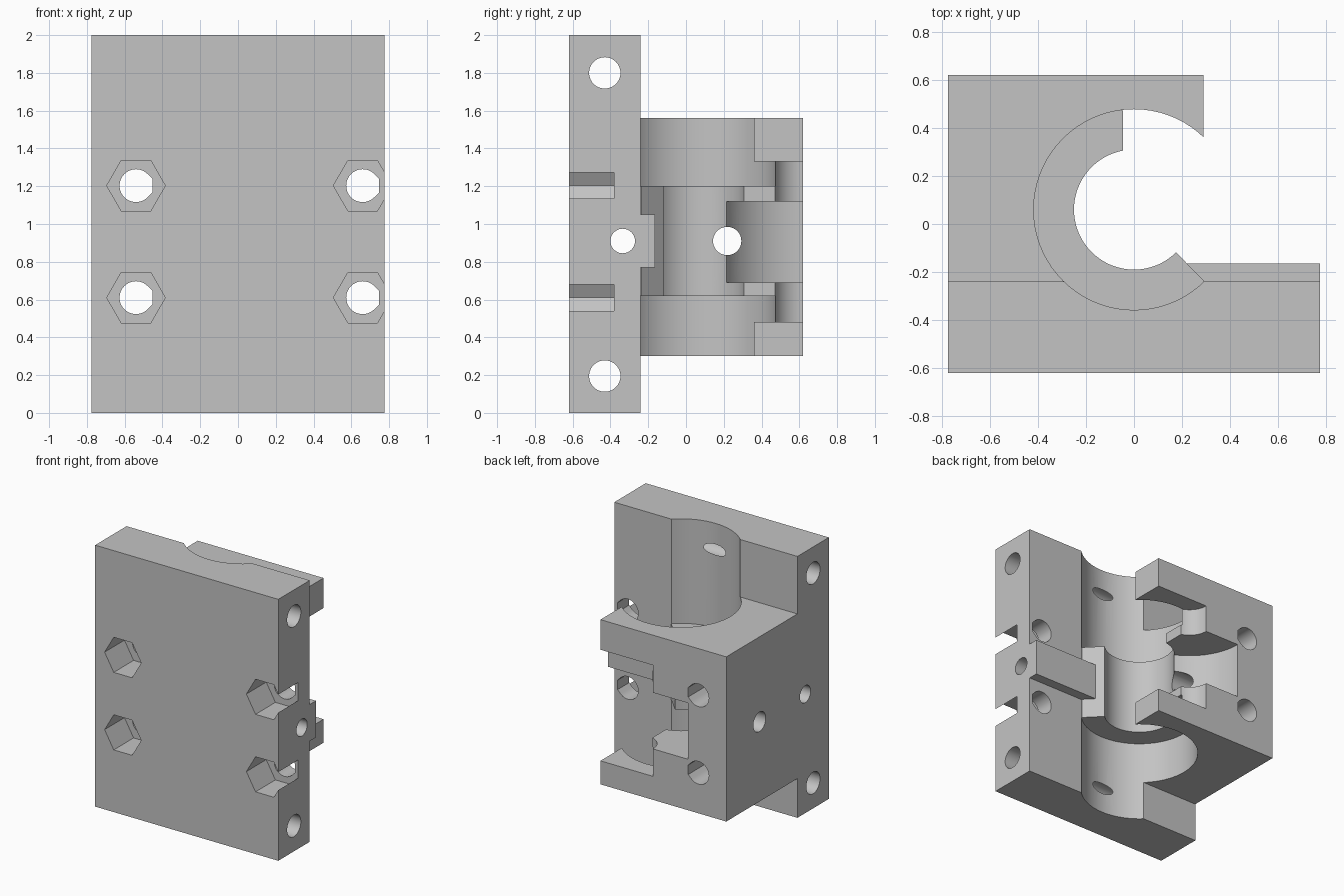
import bpy, bmesh
from math import cos, sin, radians, tau

cube = bpy.data.objects.get("Cube")
if cube:
    bpy.data.objects.remove(cube, do_unlink=True)

grey = bpy.data.materials.new("plain_grey")
grey.use_nodes = True
grey.diffuse_color = (0.55, 0.55, 0.55, 1)
grey.node_tree.nodes["Principled BSDF"].inputs["Base Color"].default_value = grey.diffuse_color


def prism(name, points, axis, lo, hi):
    """Extrude a closed 2D outline along an axis."""
    place = {"X": lambda a, b, c: (c, a, b),
             "Y": lambda a, b, c: (a, c, b),
             "Z": lambda a, b, c: (a, b, c)}[axis]
    bm = bmesh.new()
    rings = [[bm.verts.new(place(a, b, c)) for a, b in points] for c in (lo, hi)]
    bm.faces.new(rings[0])
    bm.faces.new(rings[1])
    n = len(points)
    for i in range(n):
        j = (i + 1) % n
        bm.faces.new((rings[0][i], rings[0][j], rings[1][j], rings[1][i]))
    bmesh.ops.recalc_face_normals(bm, faces=bm.faces)
    mesh = bpy.data.meshes.new(name)
    bm.to_mesh(mesh)
    bm.free()
    mesh.materials.append(grey)
    obj = bpy.data.objects.new(name, mesh)
    bpy.context.collection.objects.link(obj)
    return obj


def circle(a, b, r, n=72):
    return [(a + r * cos(tau * i / n), b + r * sin(tau * i / n)) for i in range(n)]


def rect(a0, a1, b0, b1):
    return [(a0, b0), (a1, b0), (a1, b1), (a0, b1)]


def teardrop(a, b, r, n=36):
    """Round hole with a flat-topped peak toward +x."""
    arc = [radians(45 + 270 * i / n) for i in range(n + 1)]
    flat = r * 0.414
    return [(a + r * cos(t), b + r * sin(t)) for t in arc] + [(a + r, b - flat), (a + r, b + flat)]


def combine(target, tool, operation="DIFFERENCE"):
    mod = target.modifiers.new(operation.lower(), "BOOLEAN")
    mod.operation = operation
    mod.solver = "EXACT"
    mod.object = tool
    bpy.context.view_layer.objects.active = target
    bpy.ops.object.modifier_apply(modifier=mod.name)
    bpy.data.objects.remove(tool, do_unlink=True)


# Mounting plate and clamp block
body = prism("bearing_holder", rect(-0.775, 0.775, -0.62, -0.24), "Z", 0, 2)
combine(body, prism("block", rect(-0.775, 0.29, -0.4, 0.62), "Z", 0.3, 1.56), "UNION")

# Stepped vertical bore, leaving a narrower collar in the middle
bore_y, bore_r = 0.06, 0.418
wide = circle(0, bore_y, bore_r)
combine(body, prism("lower_bore", wide, "Z", -0.1, 0.62))
combine(body, prism("upper_bore", wide, "Z", 1.2, 2.1))
combine(body, prism("collar_bore", circle(0, bore_y, 0.25), "Z", 0.5, 1.3))

# Open side of the collar
r = bore_r - 0.001
sweep = [radians(-45.5 + 141.7 * i / 40) for i in range(41)]
opening = [(r * cos(t), bore_y + r * sin(t)) for t in sweep] + [(-0.045, bore_y), (0, bore_y)]
combine(body, prism("collar_opening", opening, "Z", -0.2, 2.2))

# Back slot with a rounded end, and the deeper round pocket
combine(body, prism("slot_box", rect(0, 0.5, 0.2, 0.8), "Z", 0.48, 1.33))
combine(body, prism("slot_round", circle(0, 0.62, 0.155), "Z", 0.48, 1.33))
combine(body, prism("pocket", circle(0, 0.62, 0.45, 96), "Z", 0.69, 1.12))

# Stop rib on the back of the plate
combine(body, prism("stop_rib", rect(0.2, 0.775, -0.26, -0.165), "Z", 0.77, 1.05), "UNION")

# Cross holes from side to side
for y, z, radius in ((-0.43, 1.8, 0.083), (-0.43, 0.195, 0.083),
                     (-0.335, 0.91, 0.065), (0.218, 0.91, 0.075)):
    combine(body, prism("cross_hole", circle(y, z, radius, 40), "X", -1, 1))

# Bolt holes with hexagonal nut recesses at the front
for x in (-0.54, 0.66):
    for z in (0.61, 1.203):
        combine(body, prism("bolt_hole", teardrop(x, z, 0.087), "Y", -0.8, 0.8))
        combine(body, prism("nut_recess", circle(x, z, 0.155, 6), "Y", -0.8, -0.38))

# Smooth bores, crisp edges
bpy.ops.object.select_all(action="DESELECT")
body.select_set(True)
bpy.context.view_layer.objects.active = body
bpy.ops.object.shade_smooth_by_angle(angle=radians(30))
